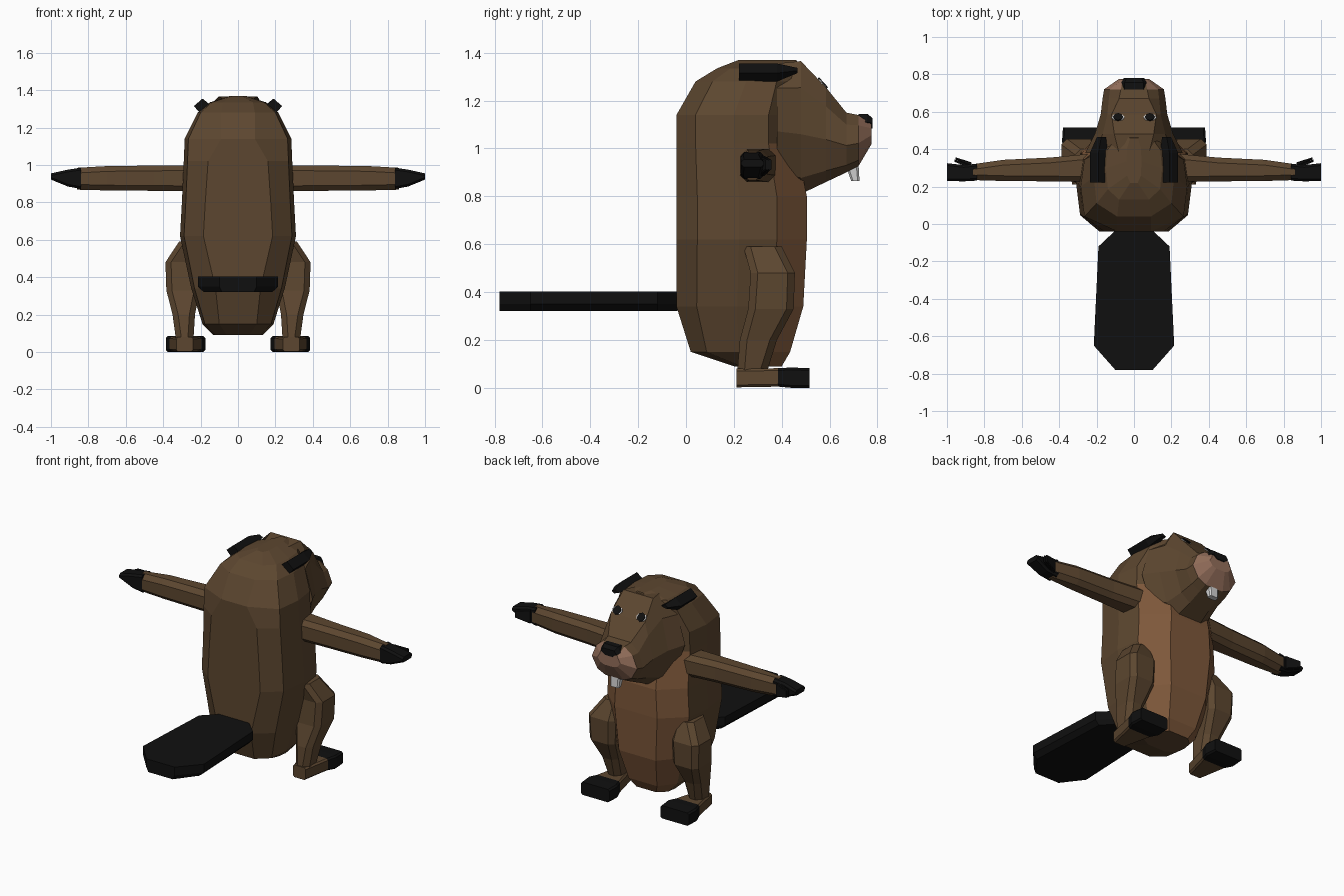
import bpy, bmesh, math
from mathutils import Matrix, Vector

if "Cube" in bpy.data.objects:
    bpy.data.objects.remove(bpy.data.objects["Cube"])


def mat(name, r, g, b):
    m = bpy.data.materials.new(name)
    m.diffuse_color = (r, g, b, 1)
    m.use_nodes = True
    m.node_tree.nodes["Principled BSDF"].inputs["Base Color"].default_value = m.diffuse_color
    return m


BROWN = mat("brown fur", 0.108, 0.062, 0.029)
BELLY = mat("belly fur", 0.21, 0.098, 0.043)
MUZZLE = mat("muzzle skin", 0.30, 0.16, 0.105)
BLACK = mat("black skin", 0.005, 0.005, 0.005)
WHITE = mat("tooth white", 0.65, 0.65, 0.65)


def loft(name, rings, mats, rule=None):
    """Skin a list of equal-sized point rings, capping both ends."""
    bm = bmesh.new()
    vs = [[bm.verts.new(p) for p in ring] for ring in rings]
    n = len(rings[0])
    for a, b in zip(vs, vs[1:]):
        for i in range(n):
            j = (i + 1) % n
            bm.faces.new((a[i], a[j], b[j], b[i]))
    bm.faces.new(vs[0])
    bm.faces.new(vs[-1])
    bmesh.ops.recalc_face_normals(bm, faces=bm.faces)
    if rule:
        for f in bm.faces:
            f.material_index = rule(f.calc_center_median(), f.normal)
    me = bpy.data.meshes.new(name)
    bm.to_mesh(me)
    bm.free()
    for m in mats:
        me.materials.append(m)
    ob = bpy.data.objects.new(name, me)
    bpy.context.collection.objects.link(ob)
    return ob


def mirrored(half):
    """Close a half outline of (x, other) points across x = 0."""
    return half + [(-x, v) for x, v in reversed(half)]


def octagon(u0, u1, v0, v1, c):
    """Rectangle with its corners cut by c."""
    return [(u0 + c, v0), (u1 - c, v0), (u1, v0 + c), (u1, v1 - c),
            (u1 - c, v1), (u0 + c, v1), (u0, v1 - c), (u0, v0 + c)]


# Body: z, back y, back half-width, half-width, front y, front half-width
body = []
for z, yb, wb, w, yf, wf in [
        (0.09, 0.20, 0.06, 0.13, 0.40, 0.07),
        (0.15, 0.02, 0.10, 0.19, 0.435, 0.10),
        (0.34, -0.04, 0.12, 0.25, 0.49, 0.13),
        (0.62, -0.04, 0.185, 0.31, 0.505, 0.15),
        (0.80, -0.04, 0.175, 0.30, 0.505, 0.14),
        (1.02, -0.04, 0.16, 0.29, 0.46, 0.13),
        (1.14, -0.04, 0.09, 0.285, 0.46, 0.12),
        (1.28, 0.04, 0.09, 0.215, 0.48, 0.10),
        (1.335, 0.13, 0.08, 0.15, 0.48, 0.08),
        (1.37, 0.22, 0.02, 0.04, 0.46, 0.02)]:
    d = yf - yb
    half = [(wb, yb), (0.93 * w, yb + 0.16 * d), (w, yb + 0.48 * d),
            (0.93 * w, yb + 0.77 * d), (wf, yf)]
    body.append([(x, y, z) for x, y in mirrored(half)])
loft("body", body, [BROWN, BELLY],
     lambda c, n: int(c.z < 1.0 and c.y > 0.36 and n.y > 0.3))

# Head: y, top z, top half-width, half-width, bottom z
head = []
for y, zt, wt, w, zb in [
        (0.38, 1.355, 0.08, 0.26, 0.84),
        (0.48, 1.365, 0.105, 0.21, 0.81),
        (0.585, 1.255, 0.12, 0.178, 0.86),
        (0.67, 1.15, 0.08, 0.168, 0.90),
        (0.72, 1.14, 0.07, 0.16, 0.925),
        (0.776, 1.10, 0.06, 0.08, 1.02)]:
    h = zt - zb
    half = [(wt, zt), (max(0.8 * w, wt), zt - 0.2 * h), (w, zt - 0.55 * h),
            (0.75 * w, zt - 0.88 * h), (0.4 * w, zb)]
    head.append([(x, y, z) for x, z in mirrored(half)])
loft("head", head, [BROWN, MUZZLE],
     lambda c, n: int(c.y > 0.72 and n.z < 0.7))

# Nose
nose = [(0.03, 1.075), (0.068, 1.11), (0.05, 1.145)]
loft("nose", [[(x, 0.72, z) for x, z in mirrored(nose)],
              [(x, 0.757, z) for x, z in mirrored(nose)],
              [(x * 0.8, 0.78, 1.1 + (z - 1.1) * 0.6) for x, z in mirrored(nose)]],
     [BLACK])

# Front teeth
loft("teeth", [[(x, y, 0.95) for x, y in octagon(-0.036, 0.036, 0.66, 0.72, 0.01)],
               [(x, y, 0.865) for x, y in octagon(-0.03, 0.03, 0.69, 0.725, 0.008)]],
     [WHITE])

# Flat tail
tail = [(0.10, -0.035), (0.19, -0.12), (0.215, -0.65), (0.10, -0.78)]
loft("tail", [[(x * k, y, z) for x, y in mirrored(tail)]
              for k, z in ((0.86, 0.322), (1, 0.35), (1, 0.403))], [BLACK])

# Eye plates lie on the sloping forehead
slope = Vector((0, 0.74, 0.67)).to_track_quat('Z', 'Y').to_matrix().to_4x4()


def eye_plate(name, x, rx, ry, lift, material):
    m = Matrix.Translation((x, 0.57, 1.273)) @ slope
    ring = [(rx * math.cos(i * math.pi / 4), ry * math.sin(i * math.pi / 4))
            for i in range(8)]
    loft(name, [[m @ Vector((u, v, t)) for u, v in ring]
                for t in (lift - 0.007, lift)], [material])


for s, side in ((-1, "left"), (1, "right")):
    def flip(points):
        return [(s * x, y, z) for x, y, z in points]

    eye_plate(side + "_eye_white", s * 0.085, 0.035, 0.026, 0.002, WHITE)
    eye_plate(side + "_pupil", s * 0.085, 0.026, 0.028, 0.006, BLACK)

    # Ear: slanted strip along the side of the head
    ear = [(0.14, 1.315), (0.19, 1.355), (0.236, 1.315), (0.205, 1.28)]
    loft(side + "_ear", [
        flip([(x, 0.222, z) for x, z in ear]),
        flip([(x, 0.38, z) for x, z in ear]),
        flip([(0.175 + (x - 0.19) * 0.5, 0.465, 1.325 + (z - 1.315) * 0.3)
              for x, z in ear])], [BLACK])

    # Arm
    loft(side + "_arm", [flip([(x, y, z) for y, z in octagon(*r, 0.028)])
                         for x, r in ((0.24, (0.225, 0.375, 0.86, 0.998)),
                                      (0.45, (0.228, 0.355, 0.862, 0.997)),
                                      (0.70, (0.23, 0.343, 0.864, 0.994)),
                                      (0.86, (0.235, 0.32, 0.868, 0.985)))], [BROWN])

    # Hand with a main paw and two thin fingers
    loft(side + "_hand", [flip([(x, y, z) for y, z in octagon(*r, 0.012)])
                          for x, r in ((0.84, (0.232, 0.322, 0.872, 0.985)),
                                       (0.91, (0.228, 0.315, 0.885, 0.975)),
                                       (1.0, (0.23, 0.325, 0.922, 0.955)))], [BLACK])
    for name, xt, yt in (("finger", 0.96, 0.345), ("thumb", 0.955, 0.357)):
        y0 = 0.305 if name == "finger" else 0.32
        loft(side + "_" + name, [
            flip([(0.87, y, z) for y, z in octagon(y0 - 0.01, y0 + 0.01, 0.885, 0.97, 0.004)]),
            flip([(xt, y, z) for y, z in octagon(yt - 0.012, yt, 0.91, 0.955, 0.004)])],
            [BLACK])

    # Leg: bulging thigh and a shin that slopes back to the heel
    loft(side + "_leg", [flip([(x, y, z) for x, y in octagon(*r, 0.03)])
                         for z, r in ((0.59, (0.20, 0.315, 0.24, 0.40)),
                                      (0.48, (0.20, 0.388, 0.27, 0.455)),
                                      (0.33, (0.205, 0.383, 0.26, 0.45)),
                                      (0.20, (0.23, 0.35, 0.225, 0.38)),
                                      (0.04, (0.24, 0.328, 0.212, 0.33)))], [BROWN])

    # Foot with dark toes
    loft(side + "_foot", [flip([(x, y, z) for x, z in octagon(*r, 0.01)])
                          for y, r in ((0.21, (0.24, 0.33, 0.002, 0.08)),
                                       (0.385, (0.195, 0.365, 0.005, 0.082)),
                                       (0.44, (0.175, 0.385, 0.0, 0.085)),
                                       (0.515, (0.18, 0.38, 0.0, 0.082)))],
         [BROWN, BLACK], lambda c, n: int(c.y > 0.385))
